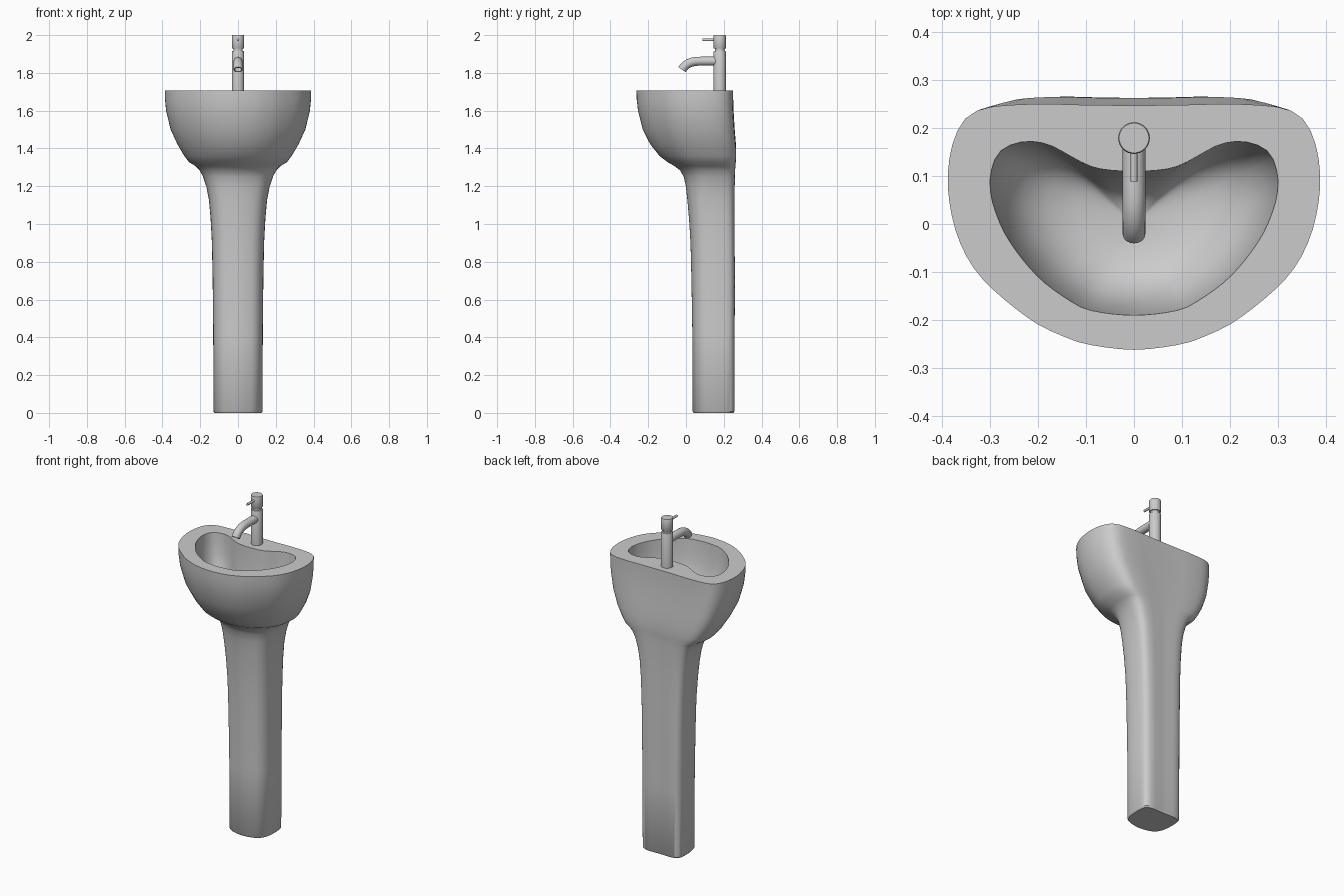
import bpy, bmesh, math
from mathutils import Vector

if "Cube" in bpy.data.objects:
    bpy.data.objects.remove(bpy.data.objects["Cube"])

HALF = 36  # segments per half outline


def catmull(pts, steps=8):
    """Smooth open curve through points."""
    p = [Vector(q) for q in pts]
    out = []
    for i in range(len(p) - 1):
        a, b, c, d = p[max(i - 1, 0)], p[i], p[i + 1], p[min(i + 2, len(p) - 1)]
        for s in range(steps):
            t = s / steps
            out.append(0.5 * (2 * b + (c - a) * t + (2 * a - 5 * b + 4 * c - d) * t ** 2
                              + (3 * b - a - 3 * c + d) * t ** 3))
    return out + [p[-1]]


def outline(pts):
    """Half outline (front centre to back centre) -> mirrored closed loop."""
    mirrored = [(-pts[1][0], pts[1][1])] + pts + [(-pts[-2][0], pts[-2][1])]
    c = catmull(mirrored)[8:-8]
    cum = [0]
    for a, b in zip(c, c[1:]):
        cum.append(cum[-1] + (b - a).length)
    half, j = [], 0
    for k in range(HALF + 1):
        d = cum[-1] * k / HALF
        while j < len(c) - 2 and cum[j + 1] < d:
            j += 1
        half.append(c[j].lerp(c[j + 1], (d - cum[j]) / (cum[j + 1] - cum[j])))
    half[0].x = half[-1].x = 0
    return half + [Vector((-q.x, q.y)) for q in half[-2:0:-1]]


def loft(name, rings, angle=40):
    """Skin a list of closed rings and cap both ends."""
    bm = bmesh.new()
    vs = [[bm.verts.new(p) for p in r] for r in rings]
    n = len(vs[0])
    for a, b in zip(vs, vs[1:]):
        for i in range(n):
            k = (i + 1) % n
            bm.faces.new((a[i], a[k], b[k], b[i]))
    bm.faces.new(vs[0][::-1])
    bm.faces.new(vs[-1])
    bmesh.ops.recalc_face_normals(bm, faces=bm.faces)
    me = bpy.data.meshes.new(name)
    bm.to_mesh(me)
    bm.free()
    ob = bpy.data.objects.new(name, me)
    bpy.context.collection.objects.link(ob)
    bpy.ops.object.select_all(action='DESELECT')
    ob.select_set(True)
    bpy.context.view_layer.objects.active = ob
    bpy.ops.object.shade_smooth_by_angle(angle=math.radians(angle))
    return ob


def circle(c, r, u, v, n=32):
    return [Vector(c) + r * (math.cos(2 * math.pi * i / n) * Vector(u)
            + math.sin(2 * math.pi * i / n) * Vector(v)) for i in range(n)]


def turned(name, y, profile):
    """Vertical turned part from (radius, z) pairs."""
    return loft(name, [circle((0, y, z), r, (1, 0, 0), (0, 1, 0)) for r, z in profile])


# Outlines: basin rim, pedestal section, bowl opening
rim = outline([(0, -.262), (.09, -.252), (.14, -.237), (.21, -.203), (.29, -.14), (.335, -.09),
               (.364, -.035), (.381, .025), (.388, .09), (.381, .155), (.362, .205),
               (.335, .232), (.29, .245), (.2, .25), (.1, .248), (0, .247)])
foot = outline([(0, 0), (.4, .03), (.7, .1), (.9, .24), (.985, .45), (1, .7), (.97, .87),
                (.86, .96), (.62, 1), (.3, 1), (0, .995)])
opening = outline([(0, -.19), (.085, -.181), (.13, -.162), (.2, -.11), (.26, -.035), (.29, .03),
                   (.3, .08), (.295, .12), (.28, .15), (.25, .167), (.21, .172), (.17, .162),
                   (.13, .14), (.09, .12), (.05, .112), (0, .11)])
rim_unit = [Vector((p.x / .388, (p.y + .262) / .509)) for p in rim]

# Body sections: z, half width, front y, back y
sections = [(0, .124, .041, .25), (.008, .13, .035, .256), (.4, .131, .034, .257),
            (.7, .134, .029, .258), (.9, .138, .024, .257), (1.03, .145, .016, .256),
            (1.13, .154, .007, .256), (1.2, .168, -.001, .257), (1.25, .185, -.012, .258),
            (1.285, .203, -.032, .259), (1.307, .225, -.062, .26), (1.328, .26, -.098, .262),
            (1.36, .284, -.14, .263), (1.42, .32, -.188, .262), (1.5, .357, -.229, .255),
            (1.6, .381, -.254, .249), (1.66, .387, -.261, .247), (1.708, .388, -.262, .247)]
rings = []
for z, w, f, b in [tuple(q) for q in
                   [list(s) for s in sections]]:
    t = min(max((z - 1.1) / .35, 0), 1)
    t = t * t * (3 - 2 * t)
    rings.append([Vector((w * q.x, f + (b - f) * q.y, z))
                  for q in (a.lerp(c, t) for a, c in zip(foot, rim_unit))])

# Bowl hollow: scale toward the drain and depth
for s, z in [(1, 1.708), (.985, 1.66), (.95, 1.59), (.88, 1.52), (.77, 1.465),
             (.6, 1.425), (.4, 1.405), (.2, 1.397), (.06, 1.395)]:
    rings.append([Vector((p.x * s, p.y * s, z)) for p in opening])
loft("basin_and_pedestal", rings)

# Tap body with neck and turning cap
TY = .179
turned("tap_body", TY, [(.033, 1.70), (.033, 1.911), (.031, 1.915), (.025, 1.916), (.025, 1.935)])
turned("tap_cap", TY, [(.031, 1.928), (.033, 1.931), (.033, 1.996), (.031, 2.0)])

# Lever
loft("tap_lever", [circle((0, y, 1.975), .007, (1, 0, 0), (0, 0, 1), 16) for y in (TY - .02, .088)])

# Curved spout with hollow tip
path = catmull([(.175, 1.862), (.08, 1.862), (.04, 1.859), (.012, 1.849), (-.008, 1.834), (-.021, 1.817)], 4)
tube, ends = [], []
for i, p in enumerate(path):
    d = (path[min(i + 1, len(path) - 1)] - path[max(i - 1, 0)]).normalized()
    tube.append(circle((0, p.x, p.y), .0235, (1, 0, 0), (0, -d.y, d.x)))
    ends.append((p, d))
p, d = ends[-1]
for back in (0, .022):
    q = p - d * back
    tube.append(circle((0, q.x, q.y), .018, (1, 0, 0), (0, -d.y, d.x)))
loft("tap_spout", tube)
